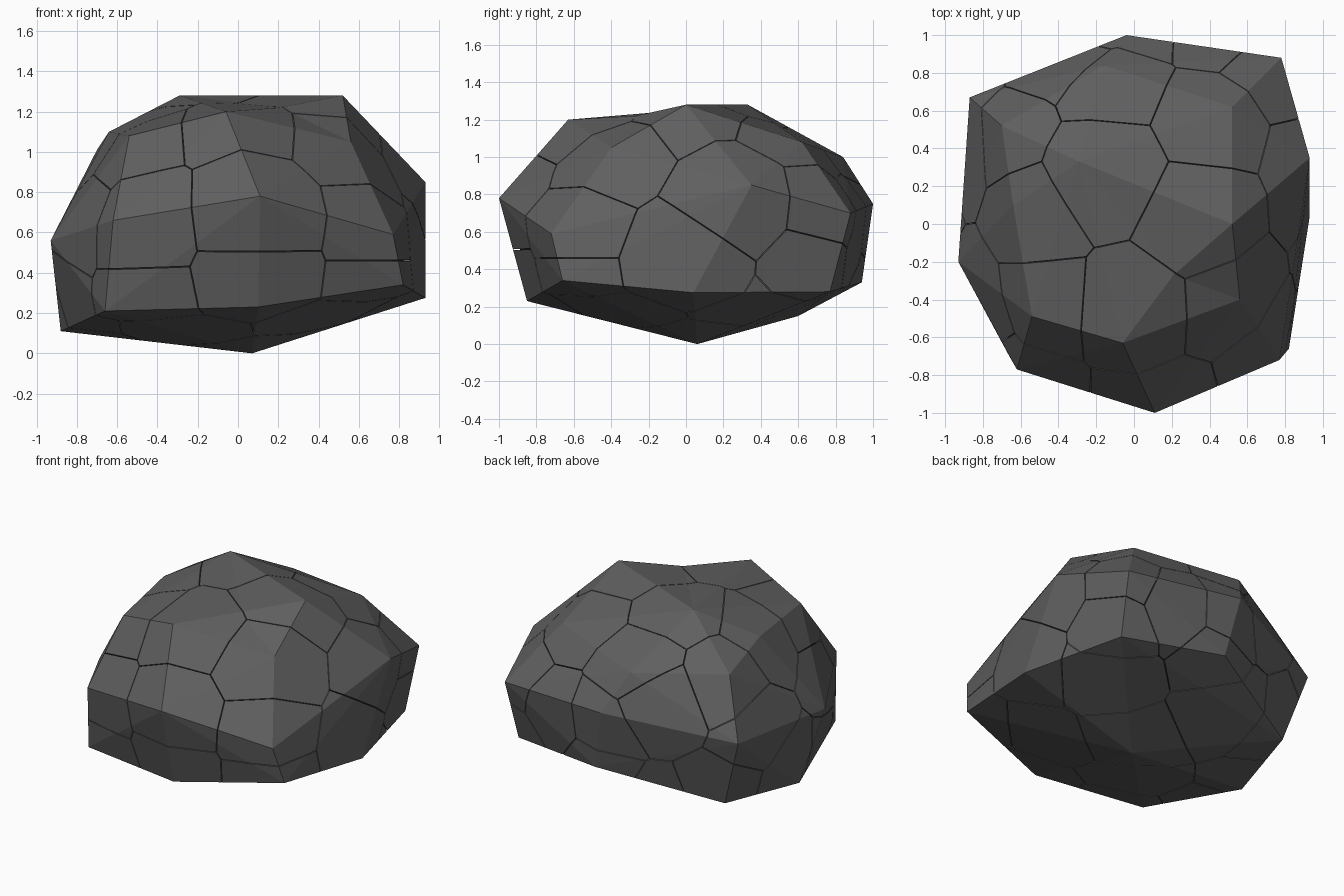
import bpy
import bmesh
from mathutils import Matrix, Vector

cube = bpy.data.objects.get("Cube")
if cube:
    bpy.data.objects.remove(cube, do_unlink=True)


def make_material(name, value):
    mat = bpy.data.materials.new(name)
    mat.use_nodes = True
    colour = (value, value, value, 1)
    mat.diffuse_color = colour
    shader = mat.node_tree.nodes["Principled BSDF"]
    shader.inputs["Base Color"].default_value = colour
    shader.inputs["Roughness"].default_value = 0.9
    return mat


stone = make_material("grey stone", 0.115)
crack = make_material("dark crack", 0.012)

# Boulder outline: three uneven rings of eight corners, front corner first
upper_ring = [(-.06, -.63, 1.2), (.56, -.4, 1.05), (.52, 0, 1.28), (.52, .62, 1.08),
              (-.16, .84, 1), (-.7, .52, 1.01), (-.64, .1, 1.1), (-.54, -.49, 1.08)]
middle_ring = [(.11, -1, .78), (.77, -.72, .59), (.93, .35, .85), (.78, .88, .7),
               (-.04, 1, .75), (-.87, .67, .63), (-.93, -.2, .56), (-.62, -.77, .66)]
lower_ring = [(.1, -.85, .23), (.82, -.66, .34), (.93, .04, .275), (.75, .77, .28),
              (.04, .94, .33), (-.72, .6, .15), (-.88, .01, .11), (-.66, -.7, .21)]
poles = [(-.29, .33, 1.28), (.07, .06, 0)]
ridge_ends = [Vector(upper_ring[0]), Vector(upper_ring[2])]
ridge_dip = (.21, -.27, 1.22)

# One point near the middle of each stone slab
slab_centres = [
    # top
    (-.17, .3, 1.22), (-.7, .5, .98), (-.13, .76, 1.03), (.42, .57, 1.1),
    (.37, .03, 1.2), (-.58, .03, 1.08), (.0, -.48, 1.12), (-.52, -.43, 1.04),
    (.52, -.41, 1),
    # front
    (.1, -.92, .71), (-.54, -.8, .64), (.1, -.9, .3), (-.52, -.78, .2),
    (.74, -.68, .65), (.74, -.68, .27),
    # left flank
    (.9, .28, .79), (.92, .02, .4), (.8, .72, .36), (.74, .8, .75),
    # back
    (.4, .94, .6), (0, .98, .62), (-.36, .84, .82), (.05, .96, .3),
    # right flank
    (-.86, .42, .6), (-.82, -.42, .65), (-.85, -.3, .25), (-.86, .1, .22),
    (-.72, .6, .22),
    # underside
    (.1, .1, .02), (.58, .42, .16), (-.25, .6, .14), (.45, -.4, .15), (-.3, -.35, .1),
]
slab_centres = [Vector(c) for c in slab_centres]


def boulder():
    """Wrap flat facets around all corners and sink the top front ridge a little."""
    bm = bmesh.new()
    for corner in upper_ring + middle_ring + lower_ring + poles:
        bm.verts.new(corner)
    bmesh.ops.convex_hull(bm, input=bm.verts[:])
    loose = [v for v in bm.verts if not v.link_faces]
    bmesh.ops.delete(bm, geom=loose, context='VERTS')
    ridge = [e for e in bm.edges
             if all(min((v.co - end).length for v in e.verts) < 0.001
                    for end in ridge_ends)]
    split = bmesh.ops.subdivide_edges(bm, edges=ridge, cuts=1)
    for item in split["geom_inner"]:
        if isinstance(item, bmesh.types.BMVert):
            item.co = ridge_dip
    bmesh.ops.triangulate(bm, faces=bm.faces[:])
    bmesh.ops.recalc_face_normals(bm, faces=bm.faces[:])
    return bm


def finish(bm, name, mat):
    mesh = bpy.data.meshes.new(name)
    bm.to_mesh(mesh)
    bm.free()
    mesh.materials.append(mat)
    bpy.context.collection.objects.link(bpy.data.objects.new(name, mesh))


# Dark core deep behind the cracks
core = boulder()
middle = Vector((0, 0, 0.6))
bmesh.ops.transform(core, verts=core.verts[:], space=Matrix.Translation(-middle),
                    matrix=Matrix.Scale(0.96, 4))
finish(core, "crack_core", crack)

# Solid slabs: cut the boulder halfway towards every neighbour, leaving a thin gap
half_gap = 0.0025
for number, centre in enumerate(slab_centres):
    slab = boulder()
    for other in slab_centres:
        if other is centre or not slab.faces:
            continue
        direction = (other - centre).normalized()
        bmesh.ops.bisect_plane(
            slab, geom=slab.verts[:] + slab.edges[:] + slab.faces[:],
            plane_co=(centre + other) / 2 - direction * half_gap,
            plane_no=direction, clear_outer=True)
        rim = [e for e in slab.edges if e.is_boundary]
        if rim:
            bmesh.ops.holes_fill(slab, edges=rim)
    if slab.faces:
        bmesh.ops.recalc_face_normals(slab, faces=slab.faces[:])
        finish(slab, f"stone_slab_{number + 1}", stone)
    else:
        slab.free()
